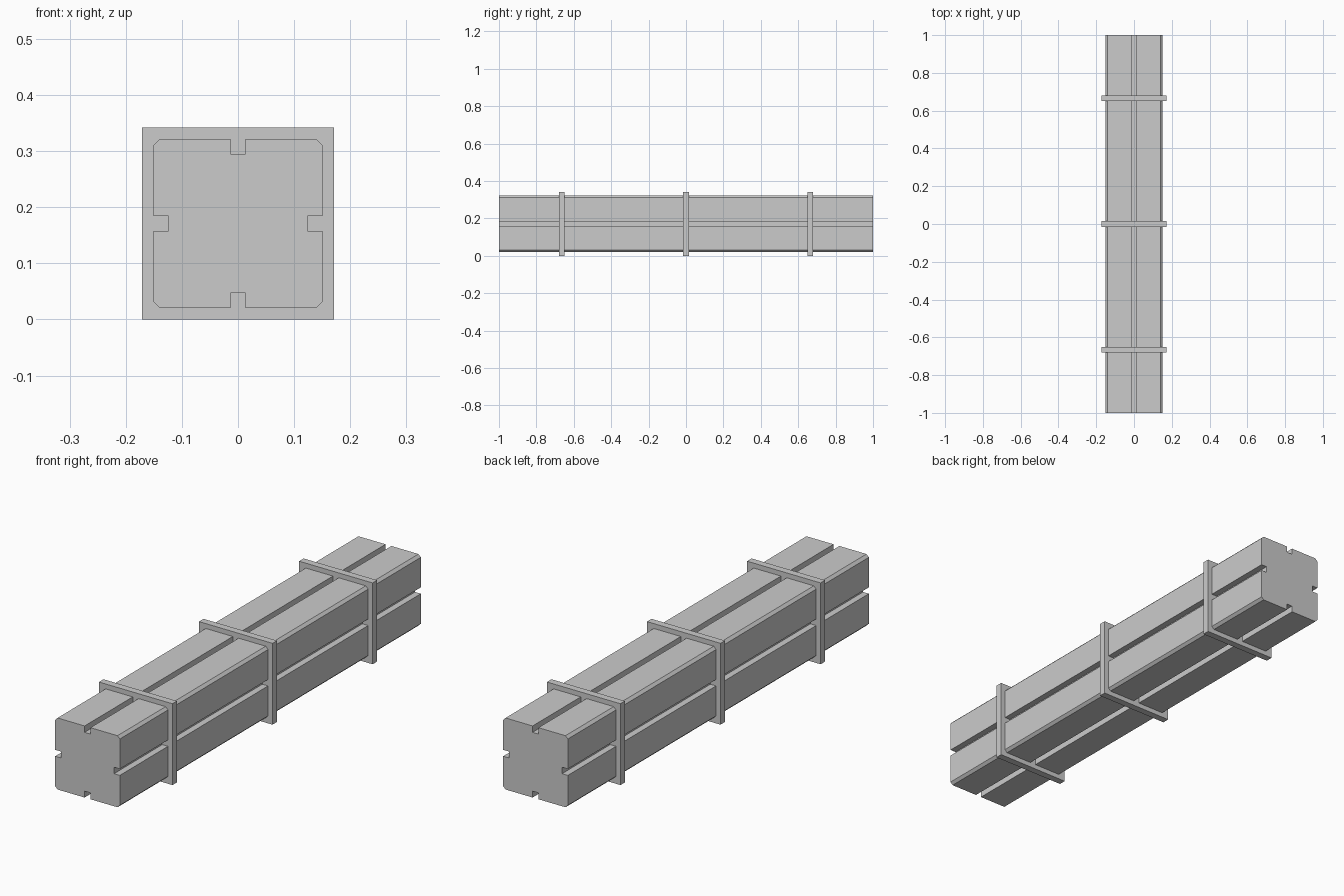
import bpy, bmesh
from mathutils import Matrix

if "Cube" in bpy.data.objects:
    bpy.data.objects.remove(bpy.data.objects["Cube"])

HALF, CZ = 0.1505, 0.171       # beam half width, axis height
GROOVE, DEPTH = 0.0135, 0.0268 # groove half width and depth
CHAMFER = 0.011
PLATE, THICK = 0.171, 0.03     # collar half width, thickness


def extrude_y(name, profile, y0, y1):
    """Sweep an x-z profile along y into a closed solid."""
    bm = bmesh.new()
    face = bm.faces.new([bm.verts.new((x, y0, z + CZ)) for x, z in profile])
    ext = bmesh.ops.extrude_face_region(bm, geom=[face])
    moved = [v for v in ext["geom"] if isinstance(v, bmesh.types.BMVert)]
    bmesh.ops.translate(bm, verts=moved, vec=(0, y1 - y0, 0))
    bmesh.ops.recalc_face_normals(bm, faces=bm.faces)
    mesh = bpy.data.meshes.new(name)
    bm.to_mesh(mesh)
    bm.free()
    obj = bpy.data.objects.new(name, mesh)
    bpy.context.collection.objects.link(obj)
    return obj


# Beam: one grooved, chamfered side repeated around four quarter turns
side = [(HALF - CHAMFER, HALF), (GROOVE, HALF), (GROOVE, HALF - DEPTH),
        (-GROOVE, HALF - DEPTH), (-GROOVE, HALF), (CHAMFER - HALF, HALF)]
profile = []
for turn in range(4):
    for x, z in side:
        for _ in range(turn):
            x, z = -z, x
        profile.append((x, z))
extrude_y("grooved_beam", profile, -1, 1)

# Square collars
square = [(-PLATE, -PLATE), (PLATE, -PLATE), (PLATE, PLATE), (-PLATE, PLATE)]
for label, y in (("front", -0.665), ("middle", 0), ("back", 0.665)):
    extrude_y(label + "_collar", square, y - THICK / 2, y + THICK / 2)
